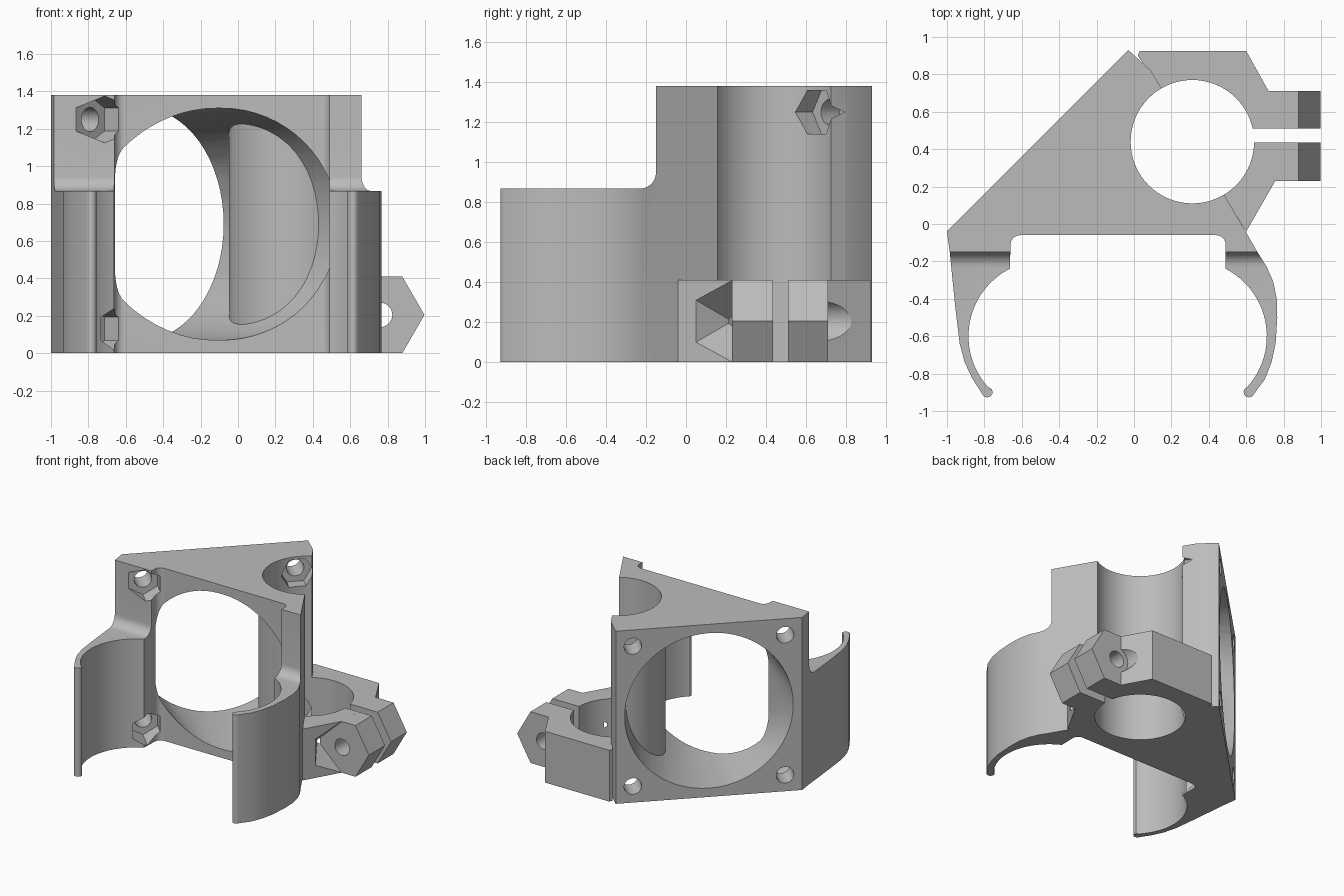
import bpy, bmesh
from math import radians, cos, sin, pi
from mathutils import Vector, Matrix

old = bpy.data.objects.get("Cube")
if old:
    bpy.data.objects.remove(old, do_unlink=True)

grey = bpy.data.materials.new("plain_grey")
grey.use_nodes = True
grey.diffuse_color = (0.5, 0.5, 0.5, 1)
grey.node_tree.nodes["Principled BSDF"].inputs["Base Color"].default_value = (0.5, 0.5, 0.5, 1)

HEIGHT, MID = 1.38, 0.69
ROD = (0.312, 0.44)             # centre of the upright rod hole
BOLT_X, BOLT_Z = 0.76, 0.205    # clamp bolt axis


def finish(name, bm):
    bmesh.ops.recalc_face_normals(bm, faces=bm.faces)
    mesh = bpy.data.meshes.new(name)
    bm.to_mesh(mesh)
    bm.free()
    mesh.materials.append(grey)
    obj = bpy.data.objects.new(name, mesh)
    bpy.context.collection.objects.link(obj)
    return obj


def prism(name, points, shift):
    """Extrude a closed 3D outline along a vector."""
    bm = bmesh.new()
    face = bm.faces.new([bm.verts.new(p) for p in points])
    new = bmesh.ops.extrude_face_region(bm, geom=[face])["geom"]
    bmesh.ops.translate(bm, vec=shift, verts=[v for v in new if isinstance(v, bmesh.types.BMVert)])
    return finish(name, bm)


def slab(name, outline, z0, z1):
    return prism(name, [(x, y, z0) for x, y in outline], (0, 0, z1 - z0))


def rod(name, start, end, radius, sides=48, turn=0):
    start, end = Vector(start), Vector(end)
    axis = end - start
    side = axis.cross(Vector((0, 0, 1)))
    side = side.normalized() if side.length > 1e-5 else Vector((1, 0, 0))
    up = side.cross(axis).normalized()
    ring = [start + radius * (cos(a) * side + sin(a) * up)
            for a in (turn + 2 * pi * i / sides for i in range(sides))]
    return prism(name, ring, axis)


def hull(name, points):
    bm = bmesh.new()
    for p in points:
        bm.verts.new(p)
    res = bmesh.ops.convex_hull(bm, input=bm.verts)
    bmesh.ops.delete(bm, geom=[v for v in bm.verts if not v.link_faces], context="VERTS")
    return finish(name, bm)


def combine(obj, tool, operation="DIFFERENCE"):
    tool.hide_render = True
    mod = obj.modifiers.new("cut", "BOOLEAN")
    mod.operation, mod.solver, mod.object = operation, "EXACT", tool
    bpy.context.view_layer.objects.active = obj
    bpy.ops.object.modifier_apply(modifier=mod.name)
    bpy.data.objects.remove(tool, do_unlink=True)


def arc(cx, cy, r, a0, a1, n):
    return [(cx + r * cos(radians(a0 + (a1 - a0) * i / n)),
             cy + r * sin(radians(a0 + (a1 - a0) * i / n))) for i in range(n + 1)]


# Bracket outline: left arm, front recess, right arm, slanted back
outline = [(-1, -.04), (-.985, -.15), (-.955, -.45), (-.932, -.64), (-.905, -.74), (-.865, -.825)]
outline += arc(-.785, -.898, .029, 200, 390, 8)
outline += arc(-.48, -.6, .405, 222, 117, 24)
outline += arc(-.61, -.11, .05, 180, 90, 6)
outline += arc(.44, -.11, .05, 90, 0, 6)
outline += arc(.305, -.6, .405, 63, -42, 24)
outline += arc(.615, -.898, .029, 150, 340, 8)
outline += [(.7, -.83), (.735, -.74), (.757, -.64), (.766, -.5), (.763, -.4),
            (.745, -.31), (.71, -.23), (.66, -.15), (.48, .16), (.15, .72), (.09, .82), (-.03, .93)]
body = slab("bracket_body", outline, 0, HEIGHT)

# Step the arms down, with a rounded inner corner
step = [(-.15, 1.6), (-1.2, 1.6), (-1.2, .868)] + arc(-.23, .948, .08, -90, 0, 8)
combine(body, prism("arm_step", [(-1.2, y, z) for y, z in step], (2.4, 0, 0)))

# Air duct blending from the slanted face to the front opening
face_mid = Vector((-.515, .445, MID))
out = Vector((-1, 1, 0)).normalized()
along = Vector((1, 1, 0)).normalized()
rings = []
for centre, side in ((face_mid + out * .02, along), (face_mid, along),
                     (Vector((-.085, -.06, MID)), Vector((1, 0, 0))),
                     (Vector((-.085, -.1, MID)), Vector((1, 0, 0)))):
    for i in range(64):
        a = 2 * pi * i / 64
        rings.append(centre + .62 * (cos(a) * side + sin(a) * Vector((0, 0, 1))))
combine(body, hull("duct_cutter", rings))

# Half tube wall standing inside the duct, then the rod hole
combine(body, slab("tube_wall", arc(*ROD, .36, 121, 299, 36), .001, HEIGHT - .001), "UNION")
combine(body, rod("rod_hole", (*ROD, -.1), (*ROD, 1.5), .33, 64))

# Screw holes and hexagonal nut pockets at the four corners
for s in (-1, 1):
    for t in (-1, 1):
        corner = face_mid + along * .56 * s + Vector((0, 0, .56 * t))
        combine(body, rod("screw_hole", corner + out * .1, corner - out * .3, .065, 24))
        turn = pi / 6 if s < 0 else 0
        combine(body, rod("nut_pocket", corner - out * .17, corner - out * .47, .125, 6, turn))

# Split clamp with hexagonal ears
clamp = slab("rod_clamp", [(.02, .9), (.03, .925), (.6, .925), (.72, .71), (BOLT_X, .71),
                           (BOLT_X, .23), (.755, .23), (.6, -.04), (.475, .16), (.145, .72)], 0, .41)
for y0, y1 in ((.23, .45), (.5, .71)):
    combine(clamp, rod("ear", (BOLT_X, y0, BOLT_Z), (BOLT_X, y1, BOLT_Z), .2367, 6), "UNION")
combine(clamp, rod("clamp_hole", (*ROD, -.1), (*ROD, .6), .33, 64))
combine(clamp, slab("clamp_slot", [(.5, .435), (1.2, .435), (1.2, .51), (.5, .51)], -.1, .6))
combine(clamp, rod("bolt_hole", (BOLT_X, .1, BOLT_Z), (BOLT_X, .9, BOLT_Z), .065, 32))
combine(clamp, rod("bolt_head_pocket", (BOLT_X, .71, BOLT_Z), (BOLT_X, 1.1, BOLT_Z), .105, 32))

# Faceted nut pocket in the sloping clamp side
pocket = [(.54, .23, BOLT_Z)]
for s in (-1, 1):
    pocket += [(.65, .05, BOLT_Z + .105 * s), (.755, .23, BOLT_Z + .203 * s),
               (.85, .05, BOLT_Z + .105 * s), (.95, .23, BOLT_Z + .203 * s)]
combine(clamp, hull("clamp_nut_pocket", pocket))

# Smooth the curved walls, keep edges crisp
for obj in (body, clamp):
    bpy.ops.object.select_all(action="DESELECT")
    obj.select_set(True)
    bpy.context.view_layer.objects.active = obj
    bpy.ops.object.shade_smooth_by_angle(angle=radians(25))
